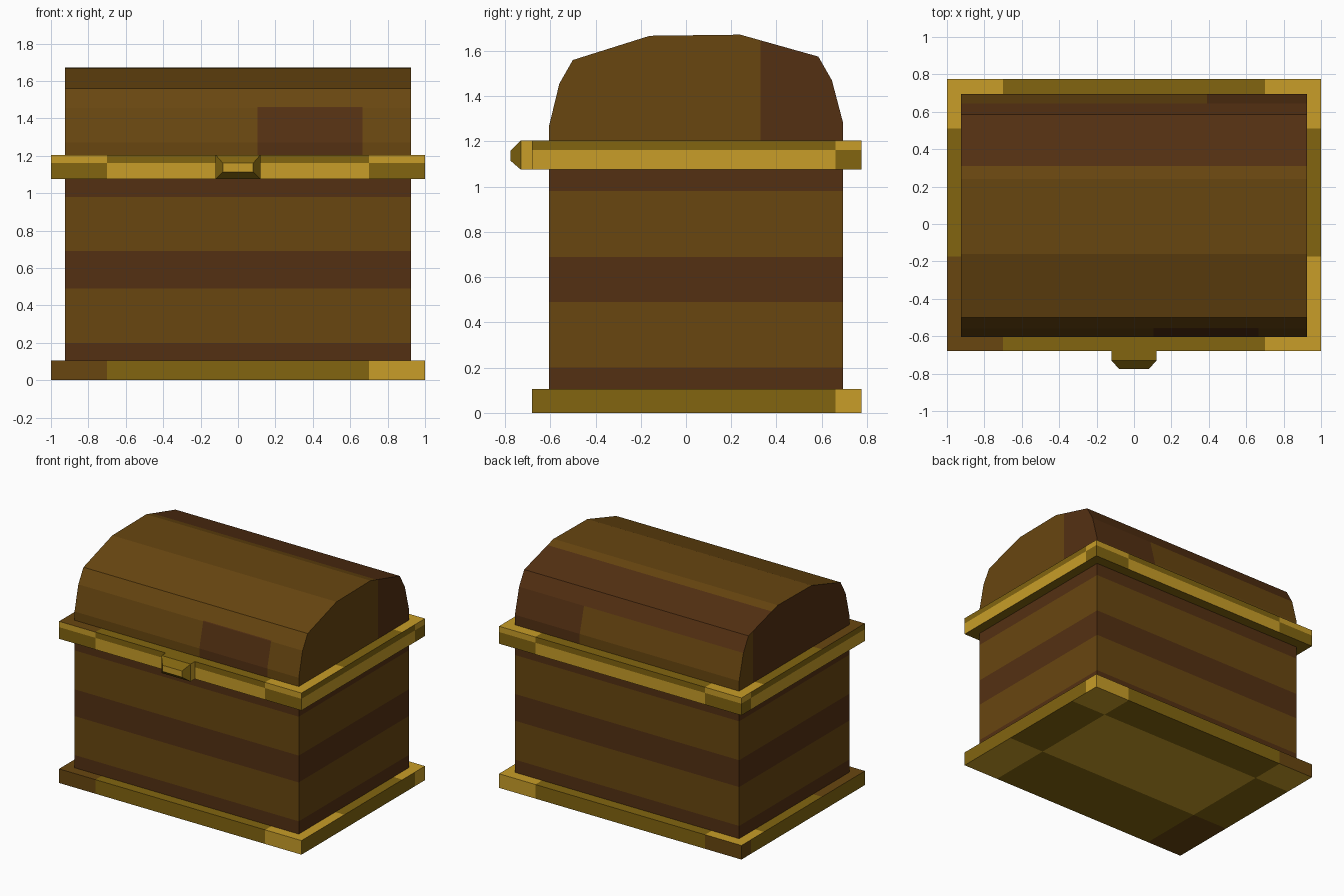
import bpy, bmesh
from mathutils import Vector

if "Cube" in bpy.data.objects:
    bpy.data.objects.remove(bpy.data.objects["Cube"])


def material(name, rgb):
    m = bpy.data.materials.new(name)
    lin = [((c / 255 + 0.055) / 1.055) ** 2.4 if c > 10 else c / 255 / 12.92 for c in rgb]
    m.diffuse_color = (*lin, 1)
    m.use_nodes = True
    m.node_tree.nodes["Principled BSDF"].inputs["Base Color"].default_value = m.diffuse_color
    return m


MATS = [material("brown wood", (104, 70, 16)), material("dark wood", (84, 48, 18)),
        material("bright gold", (200, 157, 40)), material("dark gold", (130, 101, 16))]
BROWN, DARK, BRIGHT, OLD = range(4)


def cut(bm, axis, values):
    """Slice the mesh with planes so colours can change along the cuts."""
    for v in values:
        co, no = Vector((0, 0, 0)), Vector((0, 0, 0))
        co[axis], no[axis] = v, 1
        bmesh.ops.bisect_plane(bm, geom=bm.verts[:] + bm.edges[:] + bm.faces[:],
                               dist=1e-5, plane_co=co, plane_no=no)


def extrude_x(profile, x0, x1):
    """Solid from a y-z outline, running along x."""
    bm = bmesh.new()
    face = bm.faces.new([bm.verts.new((x0, y, z)) for y, z in profile])
    new = bmesh.ops.extrude_face_region(bm, geom=[face], use_keep_orig=True)["geom"]
    bmesh.ops.translate(bm, vec=(x1 - x0, 0, 0),
                        verts=[g for g in new if isinstance(g, bmesh.types.BMVert)])
    bmesh.ops.recalc_face_normals(bm, faces=bm.faces[:])
    return bm


def box(x, y0, y1, z0, z1):
    return extrude_x([(y0, z0), (y1, z0), (y1, z1), (y0, z1)], -x, x)


def finish(bm, name, rule):
    bmesh.ops.recalc_face_normals(bm, faces=bm.faces[:])
    for f in bm.faces:
        f.material_index = rule(f.calc_center_median(), f.normal)
    me = bpy.data.meshes.new(name)
    bm.to_mesh(me)
    bm.free()
    for m in MATS:
        me.materials.append(m)
    bpy.context.collection.objects.link(bpy.data.objects.new(name, me))


def checker(c):
    """Gold pattern on horizontal faces: bright corners and centre, old gold edges."""
    mid_x, mid_y = abs(c.x) < 0.7, -0.175 < c.y < 0.51
    if c.x < -0.7 and c.y < -0.175:
        return BROWN
    return BRIGHT if mid_x == mid_y else OLD


def is_corner(c, n):
    """Corner stretch of a gold band's vertical side."""
    return abs(c.x) > 0.7 if abs(n.y) > 0.5 else c.y > 0.66


# Base plate
def plate_rule(c, n):
    if abs(n.z) > 0.5:
        return checker(c)
    if not is_corner(c, n):
        return OLD
    return BROWN if c.x < 0 else BRIGHT


bm = box(1, -0.68, 0.775, 0, 0.105)
cut(bm, 0, (-0.7, 0.7))
cut(bm, 1, (-0.175, 0.51, 0.66))
finish(bm, "base_plate", plate_rule)

# Chest body with plank stripes
bm = box(0.925, -0.605, 0.695, 0.1, 1.09)
cut(bm, 2, (0.2, 0.49, 0.69, 0.98))
finish(bm, "chest_body",
       lambda c, n: DARK if c.z < 0.2 or 0.49 < c.z < 0.69 or c.z > 0.98 else BROWN)


# Gold rim
def rim_rule(c, n):
    if n.z > 0.5:
        return checker(c)
    if n.z < -0.5:
        return OLD
    return BRIGHT if (c.z > 1.162) == is_corner(c, n) else OLD


bm = box(1, -0.68, 0.775, 1.075, 1.205)
cut(bm, 0, (-0.7, 0.7))
cut(bm, 1, (-0.175, 0.51, 0.66))
cut(bm, 2, (1.162,))
finish(bm, "rim", rim_rule)

# Latch block with a chamfered front
bm = box(0.12, -0.73, -0.67, 1.075, 1.205)
front = [f for f in bm.faces if f.normal.y < -0.5]
new = bmesh.ops.extrude_face_region(bm, geom=front)["geom"]
bmesh.ops.delete(bm, geom=front, context="FACES")
for v in (g for g in new if isinstance(g, bmesh.types.BMVert)):
    v.co = (v.co.x * 0.67, -0.775, 1.114 if v.co.z < 1.14 else 1.16)
finish(bm, "latch",
       lambda c, n: BRIGHT if abs(n.x) > 0.99 or n.y < -0.99 else OLD)


# Domed lid with repaired patches
def lid_rule(c, n):
    if n.x > 0.9:
        return DARK if c.y > 0.33 else BROWN
    if n.x < -0.9:
        return DARK if c.y < 0.53 else BROWN
    if c.y < -0.5 and c.z < 1.46 and 0.105 < c.x < 0.665:
        return DARK
    if c.y > 0.31:
        return BROWN if c.z < 1.47 and c.x < 0.39 and c.y > 0.6 else DARK
    return BROWN


bm = extrude_x([(-0.605, 1.19), (-0.605, 1.27), (-0.56, 1.455), (-0.5, 1.56),
                (-0.16, 1.667), (0.24, 1.672), (0.585, 1.575), (0.645, 1.47),
                (0.695, 1.28), (0.695, 1.19)], -0.925, 0.925)
cut(bm, 0, (0.105, 0.39, 0.665))
cut(bm, 1, (0.31, 0.33, 0.53))
cut(bm, 2, (1.46,))
finish(bm, "lid", lid_rule)
